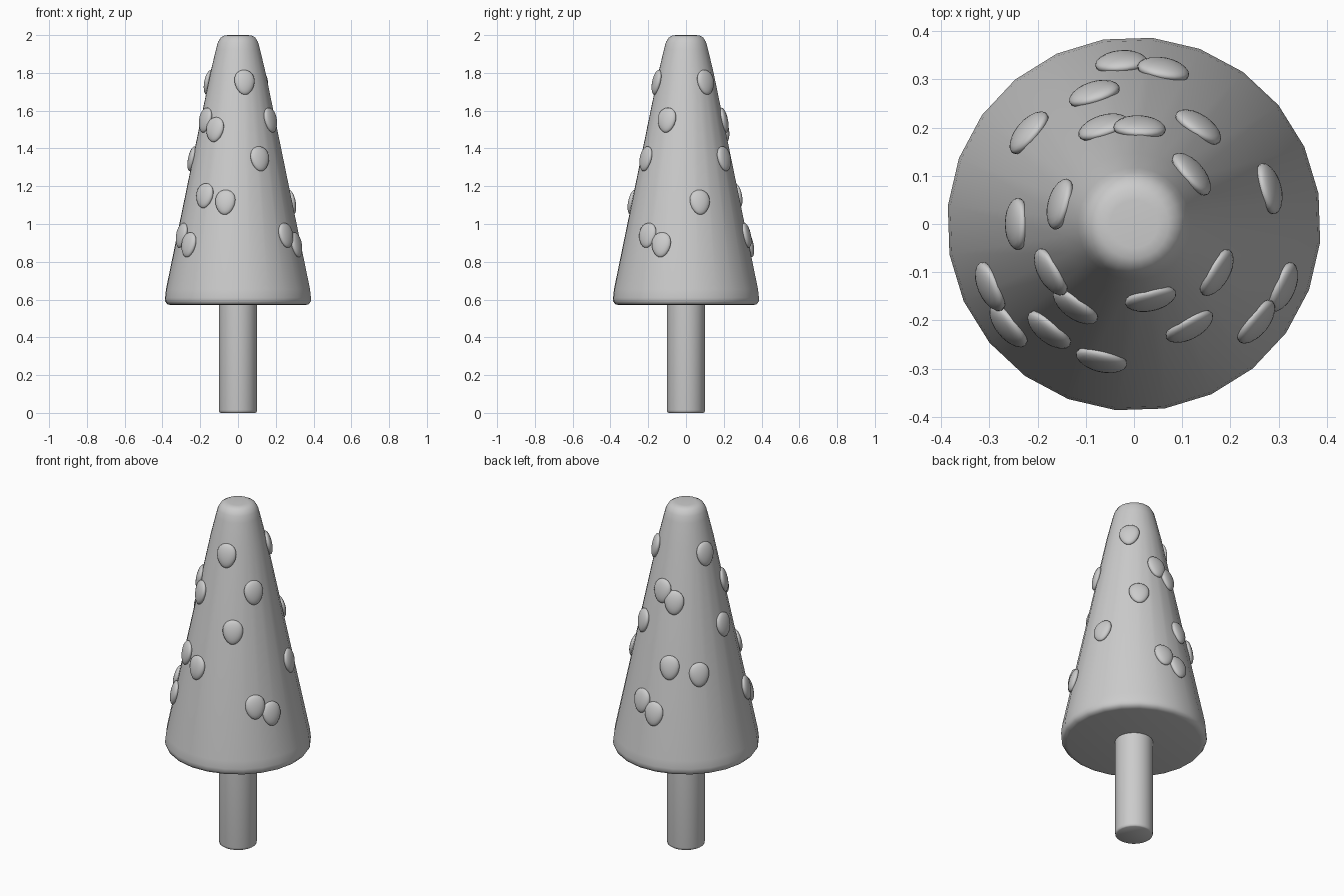
import bpy, bmesh, math
from mathutils import Matrix, Vector

if "Cube" in bpy.data.objects:
    bpy.data.objects.remove(bpy.data.objects["Cube"])

SLOPE = 0.206


def finish(name, bm, angle):
    bmesh.ops.recalc_face_normals(bm, faces=bm.faces)
    me = bpy.data.meshes.new(name)
    bm.to_mesh(me)
    bm.free()
    ob = bpy.data.objects.new(name, me)
    bpy.context.collection.objects.link(ob)
    bpy.ops.object.select_all(action='DESELECT')
    ob.select_set(True)
    bpy.context.view_layer.objects.active = ob
    bpy.ops.object.shade_smooth_by_angle(angle=math.radians(angle))
    return ob


def lathe(name, profile, sides, turn):
    bm = bmesh.new()
    rings = []
    for r, z in profile:
        rings.append([bm.verts.new((r * math.cos(a), r * math.sin(a), z))
                      for a in (turn + 2 * math.pi * i / sides for i in range(sides))])
    for lo, hi in zip(rings, rings[1:]):
        for i in range(sides):
            j = (i + 1) % sides
            bm.faces.new((lo[i], lo[j], hi[j], hi[i]))
    bm.faces.new(rings[0][::-1])
    bm.faces.new(rings[-1])
    return finish(name, bm, 50)


TURN = math.radians(9.4)

# Trunk
lathe("trunk", [(0.093, 0), (0.099, 0.004), (0.101, 0.015), (0.101, 0.6)], 24, TURN)

# Conical foliage with rounded rims
lathe("foliage", [(0.355, 0.57), (0.376, 0.575), (0.387, 0.59), (0.388, 0.61),
                  (0.383, 0.655), (0.147, 1.80), (0.117, 1.925), (0.107, 1.962),
                  (0.092, 1.987), (0.072, 1.998), (0.05, 2.0)], 24, TURN)

# Leaf bumps: height and the angles around the cone
ROWS = [
    (1.75, (-77.4, 41, 164.8)),
    (1.55, (-150, -30.5, 86.6)),
    (1.50, (-125.5, 107.6)),
    (1.345, (-61.5, 56.4, 180)),
    (1.15, (-128.7, 107)),
    (1.115, (-103.5, 14.7, 139)),
    (0.94, (-156.4, -38.7, 79.2)),
    (0.89, (-141, -23, 94.5)),
]


def bump(name, z, deg):
    bm = bmesh.new()
    bmesh.ops.create_uvsphere(bm, u_segments=20, v_segments=14, radius=1)
    # Egg outline: wide blunt top, narrower bottom
    for v in bm.verts:
        x, y, h = v.co
        v.co = Vector((x * 0.022, y * 0.054 * (1 + 0.15 * h), h * 0.067))
    r = 0.147 + (1.8 - z) * SLOPE + 0.002
    m = (Matrix.Rotation(math.radians(deg), 4, 'Z')
         @ Matrix.Translation((r, 0, z))
         @ Matrix.Rotation(-math.atan(SLOPE), 4, 'Y'))
    bmesh.ops.transform(bm, matrix=m, verts=bm.verts)
    finish(name, bm, 60)


count = 0
for z, angles in ROWS:
    for deg in angles:
        count += 1
        bump(f"leaf_bump_{count:02d}", z, deg)
